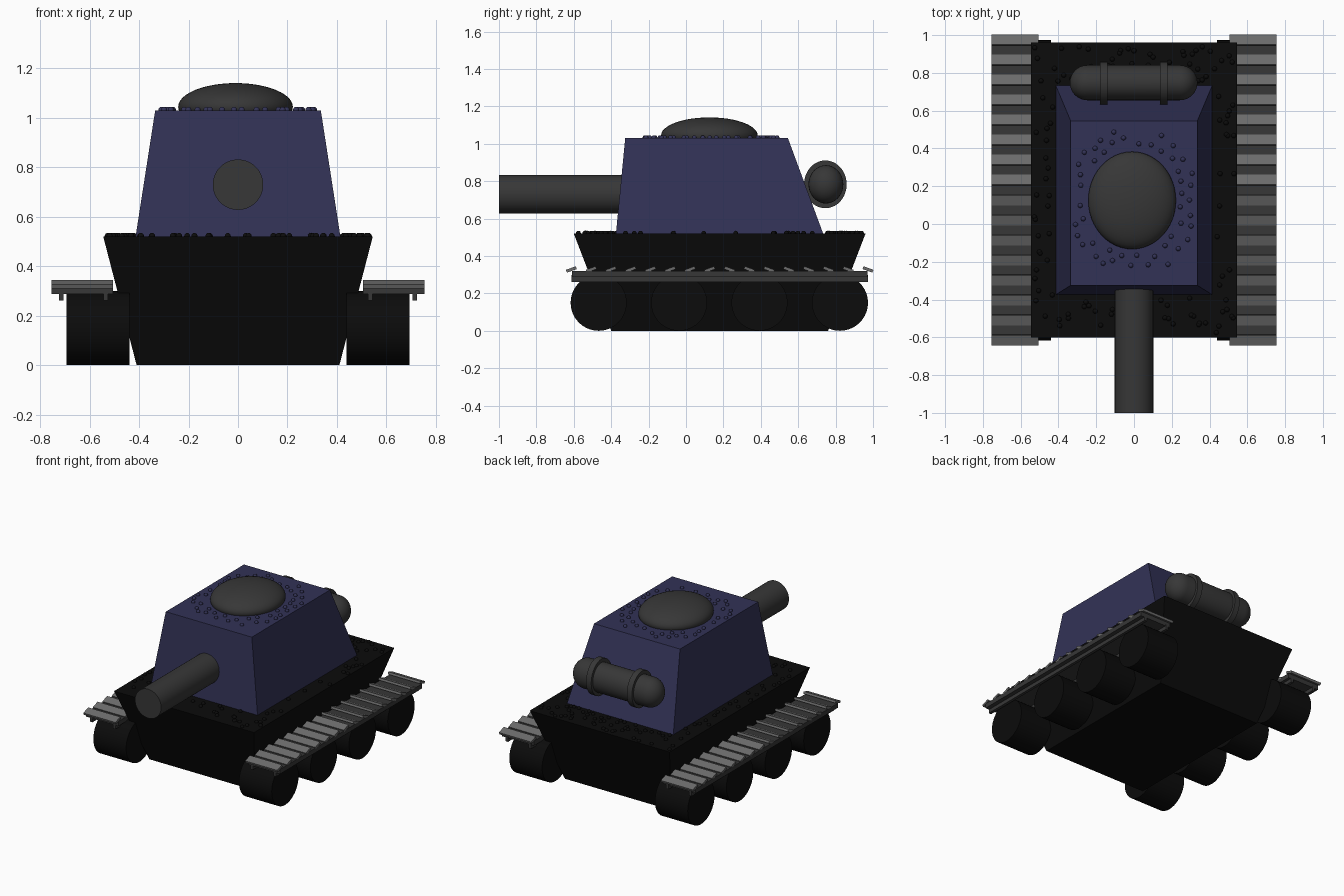
import bpy, bmesh, math, random
from mathutils import Matrix, Vector

if "Cube" in bpy.data.objects:
    bpy.data.objects.remove(bpy.data.objects["Cube"])

random.seed(4)


def mat(name, rgb):
    m = bpy.data.materials.new(name)
    m.diffuse_color = (*rgb, 1)
    m.use_nodes = True
    m.node_tree.nodes["Principled BSDF"].inputs["Base Color"].default_value = m.diffuse_color
    return m


NAVY = mat("navy_paint", (0.032, 0.032, 0.093))
BLACK = mat("black_paint", (0.0035, 0.0035, 0.0035))
GUNMETAL = mat("gunmetal", (0.038, 0.038, 0.038))
STEEL = mat("light_steel", (0.15, 0.15, 0.15))


def finish(name, bm, material, smooth=False):
    bmesh.ops.recalc_face_normals(bm, faces=bm.faces)
    me = bpy.data.meshes.new(name)
    bm.to_mesh(me)
    bm.free()
    me.materials.append(material)
    ob = bpy.data.objects.new(name, me)
    bpy.context.collection.objects.link(ob)
    if smooth:
        bpy.ops.object.select_all(action='DESELECT')
        ob.select_set(True)
        bpy.context.view_layer.objects.active = ob
        bpy.ops.object.shade_smooth_by_angle(angle=math.radians(35))
    return ob


def add_box(bm, c, s, tilt=0):
    m = Matrix.Translation(c) @ Matrix.Rotation(tilt, 4, 'X') @ Matrix.Diagonal((*s, 1))
    bmesh.ops.create_cube(bm, size=1, matrix=m)


def frustum(name, low, high, material):
    # each level: half width, y min, y max, z
    bm = bmesh.new()
    rings = [[bm.verts.new(p) for p in ((-w, a, z), (w, a, z), (w, b, z), (-w, b, z))]
             for w, a, b, z in (low, high)]
    for r in rings:
        bm.faces.new(r)
    for i in range(4):
        j = (i + 1) % 4
        bm.faces.new((rings[0][i], rings[0][j], rings[1][j], rings[1][i]))
    return finish(name, bm, material)


def lathe(name, profile, c, axis, material, scale=(1, 1, 1), seg=40):
    # profile: (radius, distance along axis)
    bm = bmesh.new()
    vs = [bm.verts.new((r, 0, h)) for r, h in profile]
    es = [bm.edges.new(p) for p in zip(vs, vs[1:])]
    bmesh.ops.spin(bm, geom=vs + es, cent=(0, 0, 0), axis=(0, 0, 1),
                   angle=2 * math.pi, steps=seg, use_duplicate=False)
    bmesh.ops.remove_doubles(bm, verts=bm.verts, dist=1e-4)
    rot = Vector((0, 0, 1)).rotation_difference(Vector(axis)).to_matrix().to_4x4()
    bm.transform(Matrix.Translation(c) @ Matrix.Diagonal((*scale, 1)) @ rot)
    return finish(name, bm, material, True)


def cyl(name, r, length, c, axis, material, scale=(1, 1, 1)):
    h = length / 2
    return lathe(name, [(0, -h), (r, -h), (r, h), (0, h)], c, axis, material, scale)


def rivets(name, points, material):
    bm = bmesh.new()
    for p in points:
        bmesh.ops.create_uvsphere(bm, u_segments=10, v_segments=6, radius=0.013,
                                  matrix=Matrix.Translation(p))
    return finish(name, bm, material, True)


# Hull and turret
frustum("hull", (0.41, -0.40, 0.76, 0), (0.545, -0.60, 0.96, 0.52), BLACK)
frustum("turret", (0.415, -0.375, 0.735, 0.515), (0.335, -0.325, 0.545, 1.03), NAVY)

# Hatch dome and gun barrel
bm = bmesh.new()
bmesh.ops.create_uvsphere(bm, u_segments=48, v_segments=24, radius=1,
                          matrix=Matrix.Translation((-0.01, 0.125, 1.045))
                          @ Matrix.Diagonal((0.232, 0.258, 0.096, 1)))
finish("hatch_dome", bm, GUNMETAL, True)
cyl("gun_barrel", 0.102, 0.8, (0, -0.6, 0.73), (0, 1, 0), GUNMETAL)

# Rear fuel tank with rounded ends and two straps
arc = [(0.093 * math.cos(t), 0.245 + 0.093 * math.sin(t))
       for t in (math.pi / 2 * i / 8 for i in range(9))]
lathe("rear_tank", [(r, -h) for r, h in reversed(arc)] + arc,
      (-0.002, 0.748, 0.783), (1, 0, 0), GUNMETAL, (1, 1, 1.1))
for x in (-0.16, 0.157):
    cyl("tank_strap", 0.114, 0.04, (x, 0.745, 0.783), (1, 0, 0), GUNMETAL, (1, 1, 1.12))

# Rivets scattered around the dome and around the hull deck
pts = []
while len(pts) < 48:
    x, y = random.uniform(-0.31, 0.31), random.uniform(-0.29, 0.5)
    d = math.hypot((x + 0.01) / 0.232, (y - 0.125) / 0.258)
    near = any(math.hypot(x - p[0], y - p[1]) < 0.05 for p in pts)
    if 1.1 < d < 1.55 and not near:
        pts.append((x, y, 1.032))
rivets("turret_rivets", pts, NAVY)
pts = []
while len(pts) < 130:
    x, y = random.uniform(-0.53, 0.53), random.uniform(-0.585, 0.945)
    if abs(x) > 0.43 or y < -0.39 or y > 0.75:
        pts.append((x, y, 0.522))
rivets("hull_rivets", pts, BLACK)

# Running gear on both sides
for side, s in (("left", -1), ("right", 1)):
    for i in range(4):
        cyl(side + "_wheel", 0.15, 0.255, (s * 0.567, -0.467 + 0.43 * i, 0.15), (1, 0, 0), BLACK)

    # Track bed with two rails underneath
    bm = bmesh.new()
    add_box(bm, (s * 0.63, 0.18, 0.304), (0.25, 1.58, 0.032))
    for x in (0.535, 0.715):
        add_box(bm, (s * x, 0.18, 0.28), (0.02, 1.585, 0.036))
    finish(side + "_track_bed", bm, GUNMETAL)

    # Raised pads, tilting down toward the nearer end
    bm = bmesh.new()
    for i in range(16):
        tilt = math.radians(20 if i < 8 else -20)
        add_box(bm, (s * 0.63, -0.613 + 1.586 * i / 15, 0.328), (0.25, 0.056, 0.016), tilt)
    finish(side + "_track_pads", bm, STEEL)
